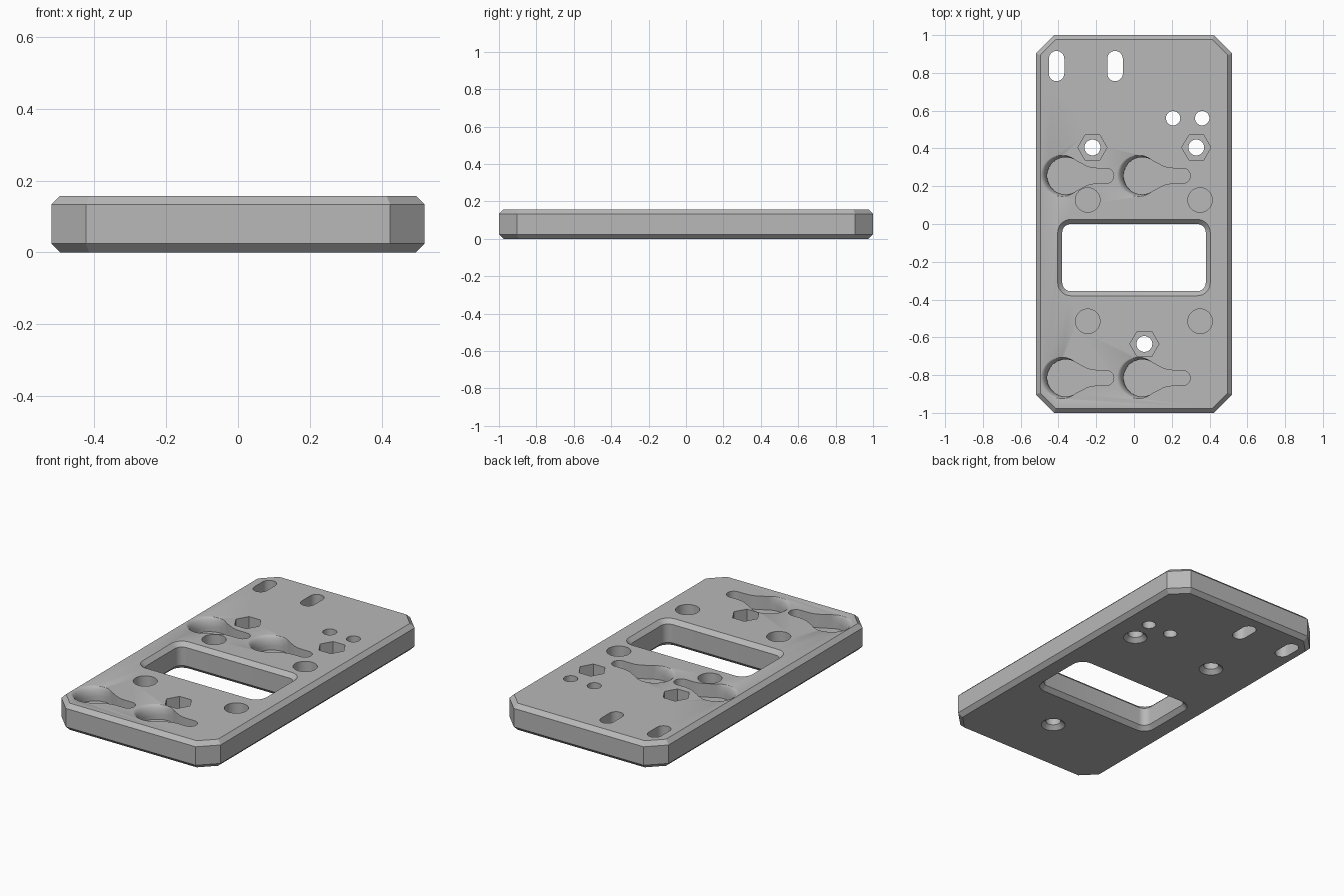
import bpy, bmesh
from math import pi, sin, cos, radians

cube = bpy.data.objects.get("Cube")
if cube:
    bpy.data.objects.remove(cube)

HALF_X, HALF_Y, TOP = 0.52, 1.0, 0.157
BEVEL, CORNER = 0.024, 0.096
FLOOR = 0.077          # floor height of the blind pockets
OVER = 0.03            # how far cutters reach past the plate

grey = bpy.data.materials.new("plain grey")
grey.use_nodes = True
colour = (0.48, 0.48, 0.48, 1)
grey.diffuse_color = colour
grey.node_tree.nodes["Principled BSDF"].inputs["Base Color"].default_value = colour


def loft(name, rings):
    """Closed solid through stacked outlines: [(z, [(x, y), ...]), ...]"""
    bm = bmesh.new()
    loops = [[bm.verts.new((x, y, z)) for x, y in pts] for z, pts in rings]
    n = len(loops[0])
    bm.faces.new(loops[0][::-1])
    bm.faces.new(loops[-1])
    for a, b in zip(loops, loops[1:]):
        for i in range(n):
            j = (i + 1) % n
            bm.faces.new((a[i], a[j], b[j], b[i]))
    bmesh.ops.recalc_face_normals(bm, faces=bm.faces)
    mesh = bpy.data.meshes.new(name)
    bm.to_mesh(mesh)
    bm.free()
    ob = bpy.data.objects.new(name, mesh)
    bpy.context.collection.objects.link(ob)
    return ob


def arc(cx, cy, r, a0, a1, n):
    return [(cx + r * cos(radians(a0 + (a1 - a0) * i / n)),
             cy + r * sin(radians(a0 + (a1 - a0) * i / n))) for i in range(n + 1)]


def circle(cx, cy, r, n=32):
    return arc(cx, cy, r, 0, 360, n)[:-1]


def octagon(inset):
    x, y, c = HALF_X - inset, HALF_Y - inset, CORNER - inset * 0.586
    return [(x, c - y), (x, y - c), (x - c, y), (c - x, y),
            (-x, y - c), (-x, c - y), (c - x, -y), (x - c, -y)]


def rounded_rect(cx, cy, hx, hy, r, grow=0):
    pts = []
    for k, (sx, sy) in enumerate([(1, 1), (-1, 1), (-1, -1), (1, -1)]):
        pts += arc(cx + sx * (hx - r), cy + sy * (hy - r), r + grow, 90 * k, 90 * k + 90, 8)
    return pts


def slot(cx, cy, r, half):
    return arc(cx, cy + half - r, r, 0, 180, 14) + arc(cx, cy - half + r, r, 180, 360, 14)


def keyhole(cx, cy):
    # round head, flowing neck and narrow round-ended slot
    neck = [(0.09, 0.062), (0.11, 0.051), (0.135, 0.043), (0.165, 0.04)]
    head = arc(0, 0, 0.098, 52, 308, 36)
    tip = arc(0.215, 0, 0.04, -90, 90, 12)
    pts = head + [(x, -y) for x, y in neck] + tip + neck[::-1]
    return [(cx + x, cy + y) for x, y in pts]


def flare(cx, cy):
    # rounded lead-in on the head's left side
    rings = []
    for i in range(8):
        t = i / 7
        e = 0.025 * (1 - cos(t * pi / 2))
        rings.append((FLOOR + 0.01 + (TOP - FLOOR - 0.009) * sin(t * pi / 2),
                      circle(cx - e, cy, 0.097 + 0.6 * e, 48)))
    return rings


# bevelled plate with clipped corners
plate = loft("mounting_plate", [(0, octagon(BEVEL)), (BEVEL, octagon(0)),
                                (TOP - BEVEL, octagon(0)), (TOP, octagon(BEVEL))])
plate.data.materials.append(grey)


def cut(rings):
    cutter = loft("cutter", rings)
    cutter.hide_render = True
    mod = plate.modifiers.new("cut", 'BOOLEAN')
    mod.operation, mod.solver, mod.object = 'DIFFERENCE', 'EXACT', cutter
    bpy.context.view_layer.objects.active = plate
    bpy.ops.object.modifier_apply(modifier=mod.name)
    bpy.data.objects.remove(cutter)


def through(pts):
    cut([(-OVER, pts), (TOP + OVER, pts)])


def pocket(pts, floor=FLOOR):
    cut([(floor, pts), (TOP + OVER, pts)])


# window, chamfered on both faces
def window(grow):
    return rounded_rect(0, -0.178, 0.38, 0.178, 0.045, grow)


cut([(-OVER, window(BEVEL + OVER)), (BEVEL, window(0)),
     (TOP - BEVEL, window(0)), (TOP + OVER, window(BEVEL + OVER))])

# long slots and small round holes
for x in (-0.41, -0.1):
    through(slot(x, 0.836, 0.041, 0.08))
for x in (0.207, 0.361):
    through(circle(x, 0.56, 0.038))

# nut pockets over holes countersunk from below
for x, y in [(-0.22, 0.405), (0.33, 0.405), (0.055, -0.635)]:
    cut([(-OVER, circle(x, y, 0.066 + OVER)), (BEVEL, circle(x, y, 0.042)),
         (TOP + OVER, circle(x, y, 0.042))])
    pocket(circle(x, y, 0.077, 6))

# blind round pockets
for x in (-0.245, 0.35):
    for y in (0.127, -0.515):
        pocket(circle(x, y, 0.065))

# keyhole pockets
for x in (-0.362, 0.043):
    for y in (0.255, -0.815):
        pocket(keyhole(x, y))
        cut(flare(x, y))

bpy.ops.object.select_all(action='DESELECT')
plate.select_set(True)
bpy.context.view_layer.objects.active = plate
bpy.ops.object.shade_smooth_by_angle(angle=radians(28))
